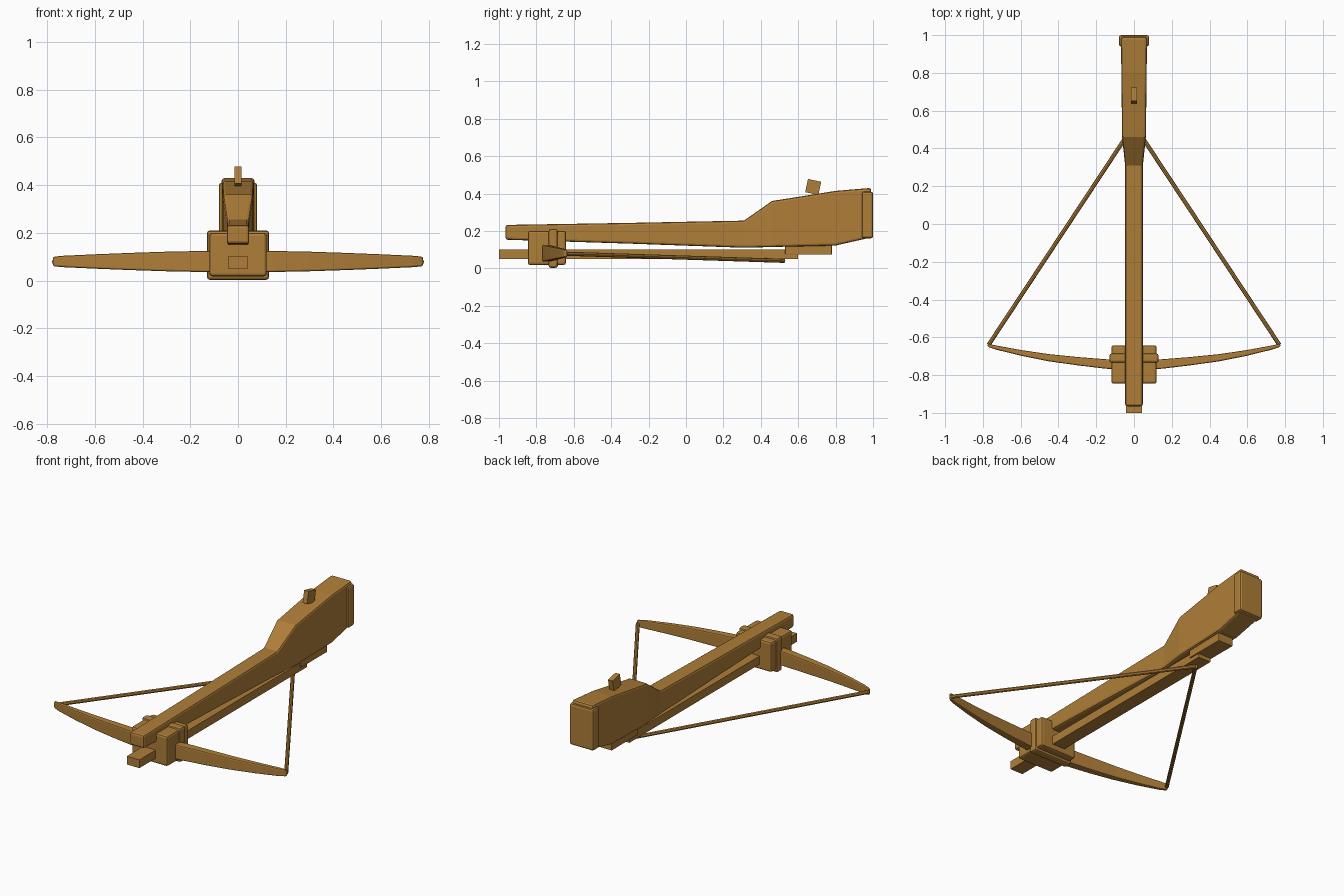
import bpy, bmesh
from math import radians
from mathutils import Vector

if "Cube" in bpy.data.objects:
    bpy.data.objects.remove(bpy.data.objects["Cube"])

wood = bpy.data.materials.new("wood")
wood.diffuse_color = (0.43, 0.21, 0.04, 1)
wood.use_nodes = True
wood.node_tree.nodes["Principled BSDF"].inputs["Base Color"].default_value = wood.diffuse_color


def finish(name, bm, bevel, segments=2):
    bmesh.ops.recalc_face_normals(bm, faces=bm.faces)
    me = bpy.data.meshes.new(name)
    bm.to_mesh(me)
    bm.free()
    ob = bpy.data.objects.new(name, me)
    bpy.context.collection.objects.link(ob)
    me.materials.append(wood)
    if bevel:
        mod = ob.modifiers.new("bevel", 'BEVEL')
        mod.width, mod.segments = bevel, segments
        mod.limit_method, mod.angle_limit = 'ANGLE', radians(40)
    return ob


def box(name, x, y, z, bevel=0.0):
    """Box from (min, max) ranges."""
    bm = bmesh.new()
    bmesh.ops.create_cube(bm, size=1)
    for v in bm.verts:
        v.co = [(r[0] + r[1]) / 2 + c * (r[1] - r[0]) for c, r in zip(v.co, (x, y, z))]
    return finish(name, bm, bevel)


def loft(name, rings, bevel):
    """Skin a row of four-cornered sections and cap the ends."""
    bm = bmesh.new()
    rows = [[bm.verts.new(p) for p in ring] for ring in rings]
    for a, b in zip(rows, rows[1:]):
        for i in range(4):
            j = (i + 1) % 4
            bm.faces.new((a[i], a[j], b[j], b[i]))
    bm.faces.new(rows[0])
    bm.faces.new(rows[-1])
    return finish(name, bm, bevel)


# Stock: y, bottom z, top z, half width
stock = [(-0.965, 0.153, 0.232, 0.047), (-0.3, 0.132, 0.243, 0.047),
         (0.31, 0.110, 0.255, 0.047), (0.46, 0.114, 0.36, 0.063),
         (0.8, 0.122, 0.414, 0.067), (0.99, 0.165, 0.43, 0.069)]
loft("stock", [[(-w, y, b), (w, y, b), (w, y, t), (-w, y, t)]
               for y, b, t, w in stock], 0.012)
box("butt_plate", (-0.08, 0.08), (0.94, 1.0), (0.16, 0.41), 0.012)

# Rail and trigger housing under the stock
box("under_rail", (-0.042, 0.042), (-1.0, 0.6), (0.05, 0.10))
box("trigger_housing", (-0.05, 0.05), (0.53, 0.78), (0.073, 0.13), 0.004)

# Tilted sight on top
sight = box("rear_sight", (-0.015, 0.015), (-0.036, 0.036), (-0.036, 0.036))
sight.location = (0, 0.68, 0.435)
sight.rotation_euler.x = radians(-12)

# Bow mount
box("bow_mount", (-0.12, 0.12), (-0.845, -0.642), (0.018, 0.20), 0.012)
box("mount_band", (-0.13, 0.13), (-0.735, -0.685), (0.003, 0.21), 0.012)

# Bow: x, centre y, half thickness, half height
half = [(0.0, -0.747, 0.026, 0.046), (0.15, -0.741, 0.025, 0.044), (0.3, -0.726, 0.022, 0.041),
        (0.45, -0.708, 0.019, 0.036), (0.6, -0.682, 0.015, 0.030),
        (0.73, -0.654, 0.011, 0.024), (0.775, -0.642, 0.008, 0.020)]
bow = [(-x, y, t, h) for x, y, t, h in half[:0:-1]] + half
loft("bow_limbs", [[(x, y - t, 0.08 - h), (x, y + t, 0.08 - h),
                    (x, y + t, 0.08 + h), (x, y - t, 0.08 + h)] for x, y, t, h in bow], 0.007)

# Drawn string, one strand per side
for side, s in (("left", -1), ("right", 1)):
    a, b = Vector((s * 0.77, -0.64, 0.078)), Vector((0, 0.525, 0.04))
    bm = bmesh.new()
    bmesh.ops.create_cone(bm, cap_ends=True, segments=8, radius1=0.011,
                          radius2=0.011, depth=(b - a).length)
    strand = finish("string_" + side, bm, 0)
    strand.location = (a + b) / 2
    strand.rotation_euler = (b - a).to_track_quat('Z', 'Y').to_euler()
